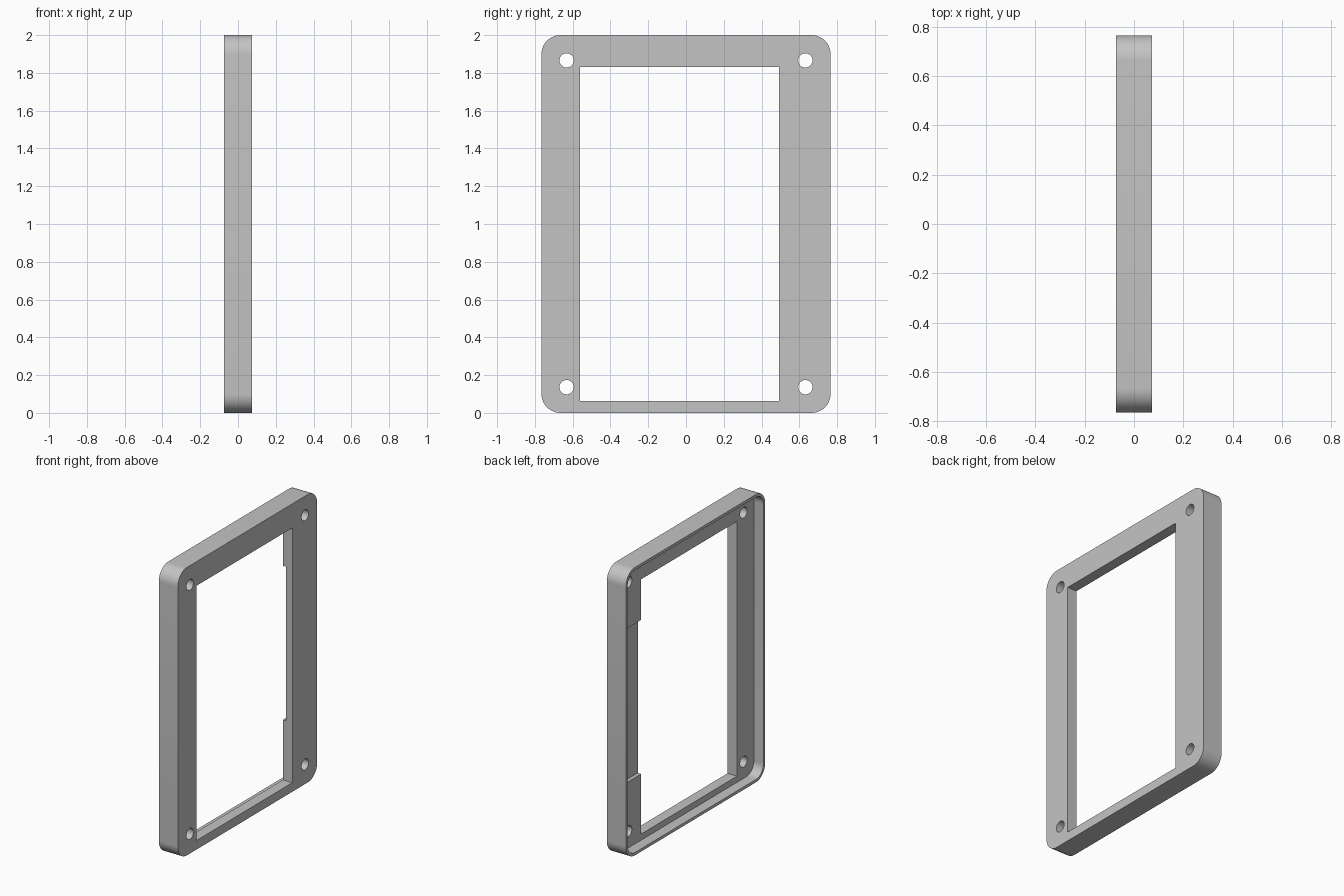
import bpy, bmesh
from math import pi, cos, sin
from mathutils import Vector, Matrix

if "Cube" in bpy.data.objects:
    bpy.data.objects.remove(bpy.data.objects["Cube"], do_unlink=True)

HALF_X, HALF_Y, HEIGHT = 0.073, 0.765, 2.0   # overall size
RADIUS, RIM = 0.1, 0.02                      # outer corner and rim wall
FLOOR_X, NOTCH_X = 0.0, 0.026                # recess depths
OUT = 0.2                                    # cutter overshoot

grey = bpy.data.materials.new("light_grey")
grey.use_nodes = True
grey.diffuse_color = (0.55, 0.55, 0.55, 1)
grey.node_tree.nodes["Principled BSDF"].inputs["Base Color"].default_value = (0.55, 0.55, 0.55, 1)


def slab(name, x0, x1, y0, y1, z0, z1, radius=0, steps=12):
    """Rectangle in the YZ plane, optionally with round corners, extruded along x."""
    points = []
    corners = [(y1, z1, -1, -1), (y0, z1, 1, -1), (y0, z0, 1, 1), (y1, z0, -1, 1)]
    for quarter, (y, z, sy, sz) in enumerate(corners):
        for i in range(steps + 1 if radius else 1):
            a = (quarter + i / steps) * pi / 2
            points.append((x0, y + radius * (sy + cos(a)), z + radius * (sz + sin(a)))
                          if radius else (x0, y, z))
    bm = bmesh.new()
    face = bm.faces.new([bm.verts.new(p) for p in points])
    result = bmesh.ops.extrude_face_region(bm, geom=[face])
    moved = [v for v in result["geom"] if isinstance(v, bmesh.types.BMVert)]
    bmesh.ops.translate(bm, verts=moved, vec=Vector((x1 - x0, 0, 0)))
    bmesh.ops.recalc_face_normals(bm, faces=bm.faces)
    return add_object(name, bm)


def add_object(name, bm):
    mesh = bpy.data.meshes.new(name)
    bm.to_mesh(mesh)
    bm.free()
    mesh.materials.append(grey)
    obj = bpy.data.objects.new(name, mesh)
    bpy.context.collection.objects.link(obj)
    return obj


def screw_hole(y, z):
    bm = bmesh.new()
    turn = Matrix.Translation((0, y, z)) @ Matrix.Rotation(pi / 2, 4, 'Y')
    bmesh.ops.create_cone(bm, cap_ends=True, segments=32, radius1=0.038,
                          radius2=0.038, depth=2 * OUT, matrix=turn)
    return add_object("hole_cutter", bm)


# Rounded frame body
frame = slab("bezel_frame", -HALF_X, HALF_X, -HALF_Y, HALF_Y, 0, HEIGHT, RADIUS)

# Recess behind the face, screen window, side notch and corner holes
inner = HALF_Y - RIM
cutters = [
    slab("recess_cutter", -OUT, FLOOR_X, -inner, inner, RIM, HEIGHT - RIM, RADIUS - RIM),
    slab("window_cutter", -OUT, OUT, -0.56, 0.492, 0.063, 1.832),
    slab("notch_cutter", -OUT / 2, NOTCH_X, 0.4, inner, 0.48, 1.55),
]
cutters += [screw_hole(y, z) for y in (-0.632, 0.632) for z in (0.136, 1.866)]

bpy.context.view_layer.objects.active = frame
for cutter in cutters:
    cutter.hide_render = True
    cut = frame.modifiers.new(cutter.name, 'BOOLEAN')
    cut.operation, cut.solver, cut.object = 'DIFFERENCE', 'EXACT', cutter
    bpy.ops.object.modifier_apply(modifier=cut.name)
    bpy.data.objects.remove(cutter, do_unlink=True)

# Smooth round corners, keep the edges crisp
bpy.ops.object.select_all(action='DESELECT')
frame.select_set(True)
bpy.ops.object.shade_smooth_by_angle(angle=pi / 6)
